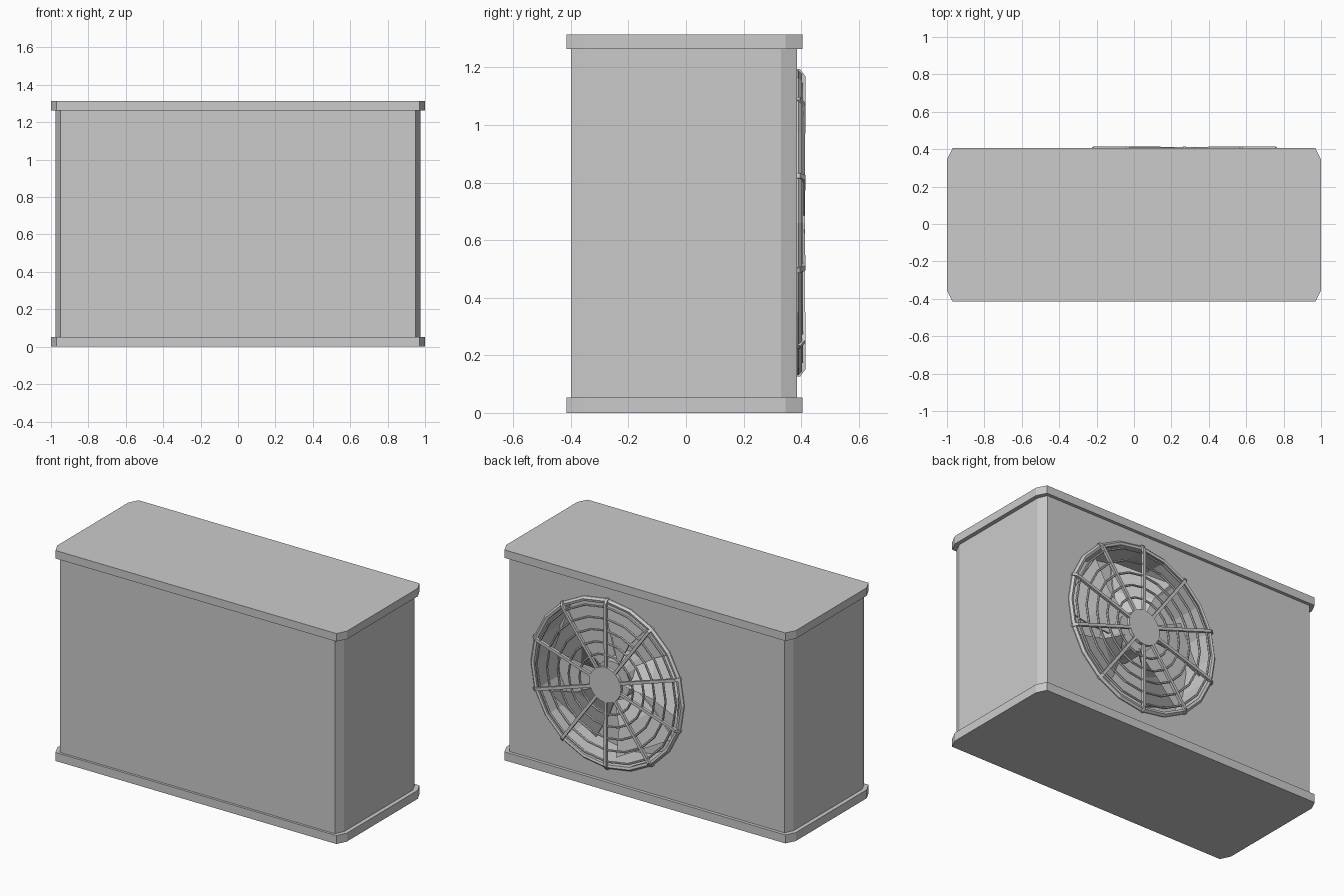
import bpy, bmesh
from math import sin, cos, pi, radians
from mathutils import Vector

if "Cube" in bpy.data.objects:
    bpy.data.objects.remove(bpy.data.objects["Cube"])

CX, CZ, SEG = 0.27, 0.66, 20   # fan axis position and ring sides


def make(name, verts, faces):
    me = bpy.data.meshes.new(name)
    me.from_pydata(verts, [], faces)
    bm = bmesh.new()
    bm.from_mesh(me)
    bmesh.ops.recalc_face_normals(bm, faces=bm.faces)
    bm.to_mesh(me)
    bm.free()
    ob = bpy.data.objects.new(name, me)
    bpy.context.collection.objects.link(ob)
    return ob


def chamfered_box(name, hx, y0, y1, z0, z1, cx, cy):
    o = [(hx - cx, y0), (hx, y0 + cy), (hx, y1 - cy), (hx - cx, y1),
         (cx - hx, y1), (-hx, y1 - cy), (-hx, y0 + cy), (cx - hx, y0)]
    n = len(o)
    v = [(x, y, z) for z in (z0, z1) for x, y in o]
    f = [tuple(range(n)), tuple(range(n, 2 * n))]
    f += [(i, (i + 1) % n, n + (i + 1) % n, n + i) for i in range(n)]
    return make(name, v, f)


def polar(r, a, y):
    return Vector((CX + r * cos(a), y, CZ + r * sin(a)))


def ring(name, profile, seg=SEG):
    """Revolve a closed (radius, y) profile about the fan axis."""
    n = len(profile)
    v = [polar(r, radians(18) + 2 * pi * i / seg, y) for i in range(seg) for r, y in profile]
    f = [(i * n + j, i * n + (j + 1) % n,
          (i + 1) % seg * n + (j + 1) % n, (i + 1) % seg * n + j)
         for i in range(seg) for j in range(n)]
    return make(name, v, f)


def disc(name, r, y0, y1, seg=SEG):
    v = [polar(r, radians(18) + 2 * pi * i / seg, y) for y in (y0, y1) for i in range(seg)]
    f = [tuple(range(seg)), tuple(range(seg, 2 * seg))]
    f += [(i, (i + 1) % seg, seg + (i + 1) % seg, seg + i) for i in range(seg)]
    return make(name, v, f)


def wire(name, r, y, t=0.007):
    return ring(name, [(r + t * cos(k * pi / 3), y + t * sin(k * pi / 3)) for k in range(6)])


# Casing and its two overhanging plates
casing = chamfered_box("casing", 0.975, -0.40, 0.385, 0.04, 1.28, 0.025, 0.055)
chamfered_box("base_plate", 1.0, -0.415, 0.405, 0.0, 0.053, 0.03, 0.06)
chamfered_box("top_plate", 1.0, -0.415, 0.405, 1.264, 1.314, 0.03, 0.06)

# Round fan recess cut into the back
cutter = disc("recess_cutter", 0.505, 0.17, 0.5)
cutter.hide_render = True
mod = casing.modifiers.new("recess", 'BOOLEAN')
mod.object = cutter
mod.operation = 'DIFFERENCE'
mod.solver = 'EXACT'
bpy.context.view_layer.objects.active = casing
bpy.ops.object.modifier_apply(modifier=mod.name)
bpy.data.objects.remove(cutter)

# Fan: hub and five pitched blades
disc("fan_hub", 0.12, 0.17, 0.34)
verts, faces = [], []
for k in range(5):
    a0 = radians(90 + 72 * k)
    b = len(verts)
    for r, w, sweep in ((0.10, 0.42, 0.0), (0.28, 0.38, 0.06), (0.47, 0.40, 0.16)):
        for s, y in ((-1, 0.24), (1, 0.34)):
            for t in (0.0, 0.01):
                verts.append(polar(r, a0 + sweep + s * w, y + t))
    for i in (0, 4):
        for p, q in ((0, 1), (1, 3), (3, 2), (2, 0)):
            faces.append((b + i + p, b + i + q, b + i + 4 + q, b + i + 4 + p))
    faces += [(b, b + 1, b + 3, b + 2), (b + 8, b + 9, b + 11, b + 10)]
make("fan_blades", verts, faces)

# Grille: rim, concentric wires and centre cap
ring("grille_rim", [(0.503, 0.375), (0.53, 0.375), (0.53, 0.39), (0.518, 0.402), (0.503, 0.398)])
for i, r in enumerate((0.185, 0.26, 0.335, 0.41, 0.482)):
    wire("grille_wire_%d" % (i + 1), r, 0.401)
disc("grille_cap", 0.11, 0.392, 0.413)

# Ten radial bars, bent back at the rim
verts, faces = [], []
path = [(0.09, 0.396, 0.412), (0.508, 0.396, 0.415), (0.534, 0.38, 0.396)]
for k in range(10):
    a = radians(18 + 36 * k)
    side = Vector((-sin(a), 0, cos(a))) * 0.009
    b = len(verts)
    for r, y0, y1 in path:
        lo, hi = polar(r, a, y0), polar(r, a, y1)
        verts += [lo - side, lo + side, hi + side, hi - side]
    for i in (0, 4):
        for j in range(4):
            q = (j + 1) % 4
            faces.append((b + i + j, b + i + q, b + i + 4 + q, b + i + 4 + j))
    faces += [(b, b + 1, b + 2, b + 3), (b + 8, b + 9, b + 10, b + 11)]
make("grille_bars", verts, faces)
